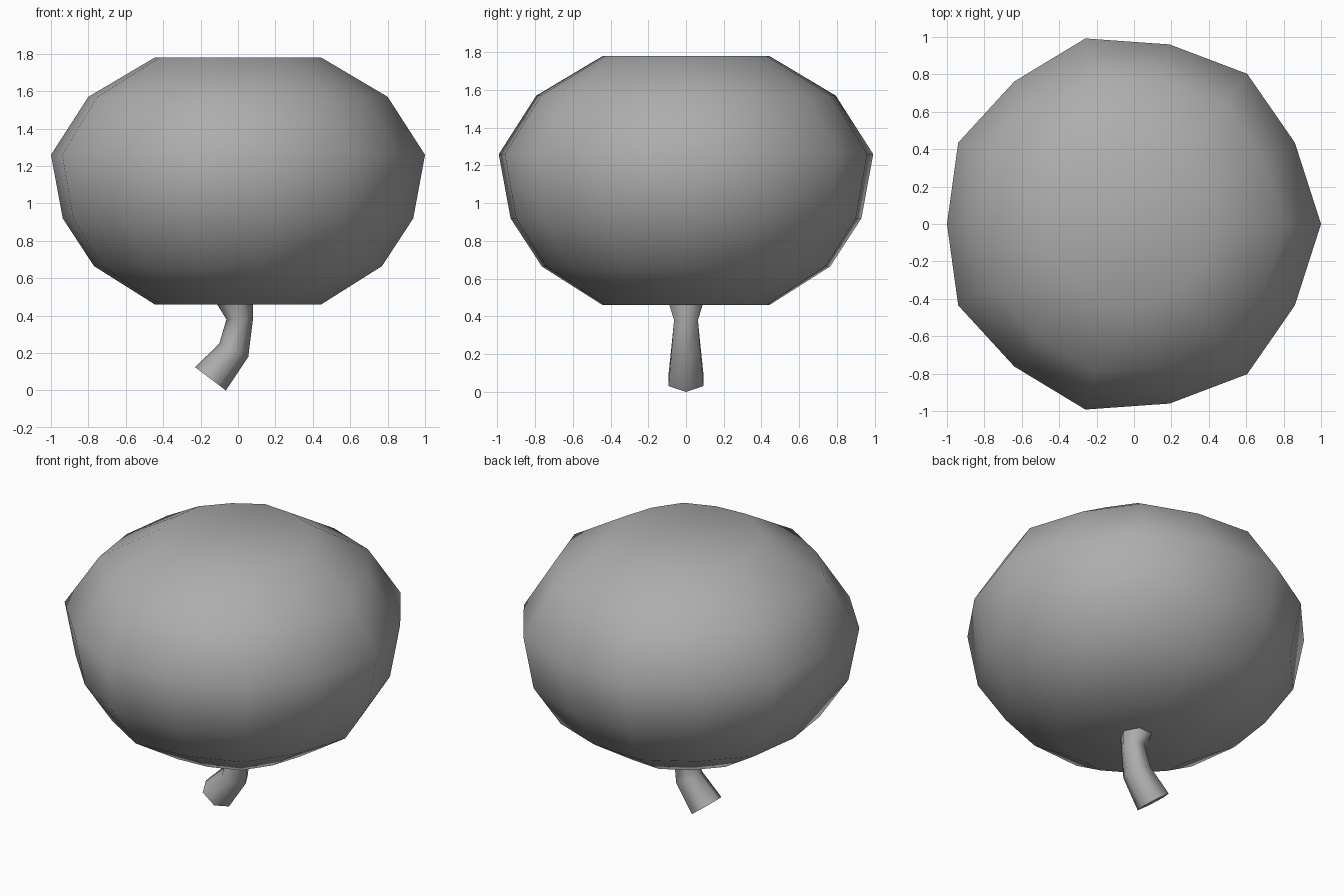
import bpy, bmesh
from math import cos, sin, pi
from mathutils import Vector

if "Cube" in bpy.data.objects:
    bpy.data.objects.remove(bpy.data.objects["Cube"])

# One mid-grey colour for both parts
grey = bpy.data.materials.new("mid_grey")
grey.diffuse_color = (0.42, 0.42, 0.42, 1)
grey.use_nodes = True
grey.node_tree.nodes["Principled BSDF"].inputs["Base Color"].default_value = grey.diffuse_color


def loft(name, rings):
    """Join equal-length vertex rings (bottom to top) into a capped solid."""
    bm = bmesh.new()
    loops = [[bm.verts.new(p) for p in ring] for ring in rings]
    n = len(loops[0])
    for a, b in zip(loops, loops[1:]):
        for i in range(n):
            j = (i + 1) % n
            bm.faces.new((a[i], a[j], b[j], b[i]))
    bm.faces.new(loops[0][::-1])
    bm.faces.new(loops[-1])
    bmesh.ops.recalc_face_normals(bm, faces=bm.faces)
    for f in bm.faces:
        f.smooth = True
    mesh = bpy.data.meshes.new(name)
    bm.to_mesh(mesh)
    bm.free()
    mesh.materials.append(grey)
    obj = bpy.data.objects.new(name, mesh)
    bpy.context.collection.objects.link(obj)
    return obj


# Canopy: slightly irregular 14-sided outline, mirrored in y and scaled per level
half = [(1, 0), (0.86, 0.435), (0.605, 0.803), (0.19, 0.96),
        (-0.26, 0.992), (-0.64, 0.762), (-0.94, 0.435), (-1, 0)]
outline = half + [(x, -y) for x, y in half[-2:0:-1]]
levels = [(0.46, 0.445), (0.665, 0.77), (0.92, 0.937),
          (1.26, 1.0), (1.57, 0.80), (1.78, 0.445)]
loft("canopy", [[(x * s, y * s, z) for x, y in outline] for z, s in levels])

# Trunk: bent hexagonal tube, each section given by its left and right edge in x-z,
# plus its half width in y
sections = [((-0.23, 0.125), (-0.065, 0.0), 0.107),
            ((-0.10, 0.25), (0.055, 0.18), 0.09),
            ((-0.062, 0.38), (0.08, 0.38), 0.073),
            ((-0.13, 0.49), (0.08, 0.49), 0.112)]
rings = []
for (lx, lz), (rx, rz), w in sections:
    left, right = Vector((lx, 0, lz)), Vector((rx, 0, rz))
    mid, axis = (left + right) / 2, (right - left) / 2
    rings.append([mid + axis * cos(k * pi / 3) + Vector((0, w * sin(k * pi / 3), 0))
                  for k in range(6)])
trunk = loft("trunk", rings)
bpy.ops.object.select_all(action='DESELECT')
trunk.select_set(True)
bpy.context.view_layer.objects.active = trunk
bpy.ops.object.shade_smooth_by_angle(angle=1.2)
